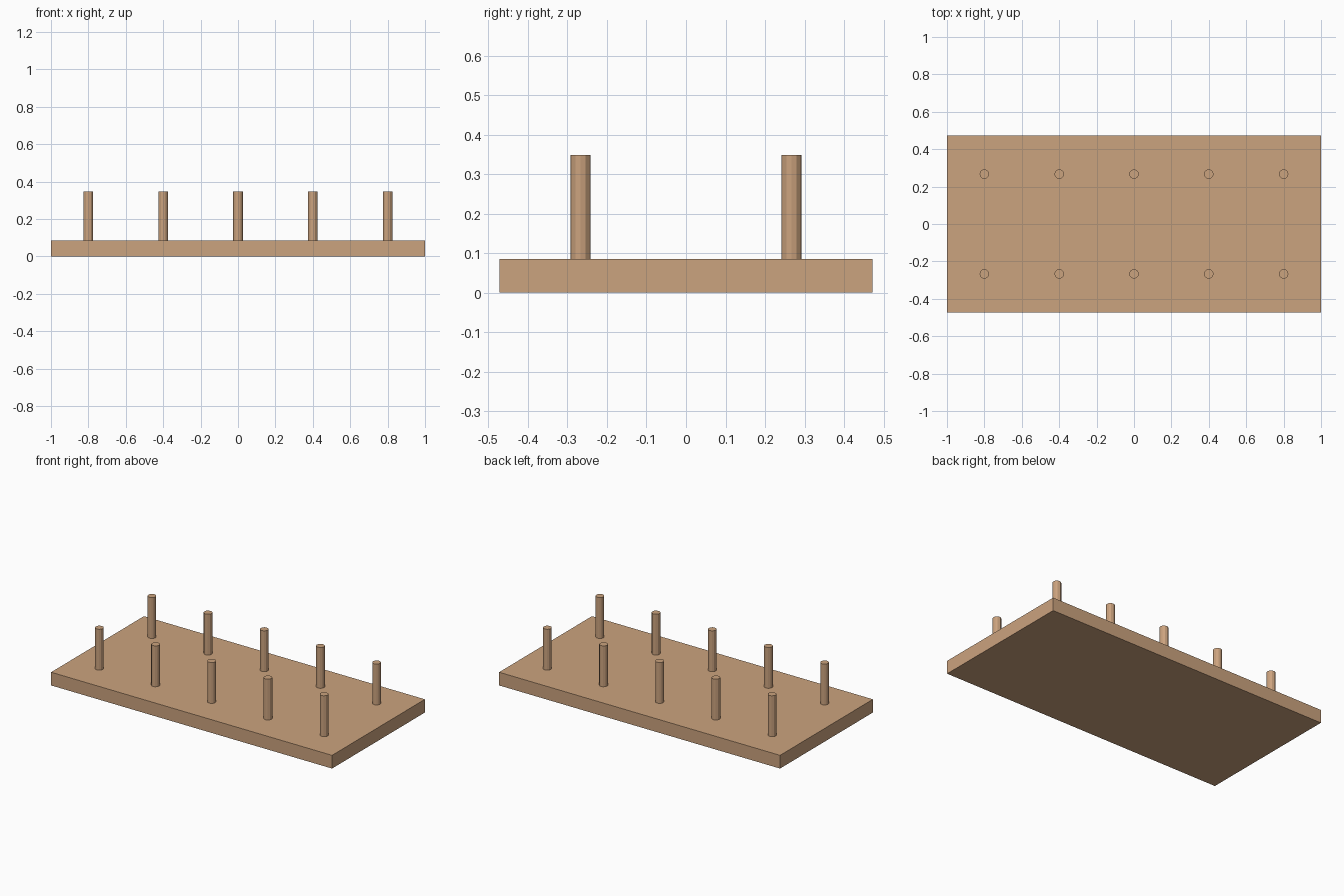
import bpy

cube = bpy.data.objects.get("Cube")
if cube:
    bpy.data.objects.remove(cube, do_unlink=True)

# Wood colour
wood = bpy.data.materials.new("light_wood")
wood.use_nodes = True
color = (0.6, 0.366, 0.21, 1)
wood.diffuse_color = color
wood.node_tree.nodes["Principled BSDF"].inputs["Base Color"].default_value = color

LENGTH, DEPTH, THICKNESS = 2.0, 0.944, 0.085
PEG_RADIUS, PEG_TOP = 0.0255, 0.348
PEG_SPACING, ROW_Y = 0.4, 0.267


def finish(name):
    obj = bpy.context.object
    obj.name = obj.data.name = name
    obj.data.materials.append(wood)
    return obj


# Base board
bpy.ops.mesh.primitive_cube_add(size=1, location=(0, 0, THICKNESS / 2))
board = finish("base_board")
board.scale = (LENGTH, DEPTH, THICKNESS)
bpy.ops.object.transform_apply(location=False, rotation=False, scale=True)

# Two rows of five faceted pegs standing on the board
for row, y in (("front", -ROW_Y), ("back", ROW_Y)):
    for i in range(5):
        bpy.ops.mesh.primitive_cylinder_add(
            vertices=12, radius=PEG_RADIUS, depth=PEG_TOP - THICKNESS,
            location=((i - 2) * PEG_SPACING, y, (PEG_TOP + THICKNESS) / 2))
        finish(f"{row}_peg_{i + 1}")
